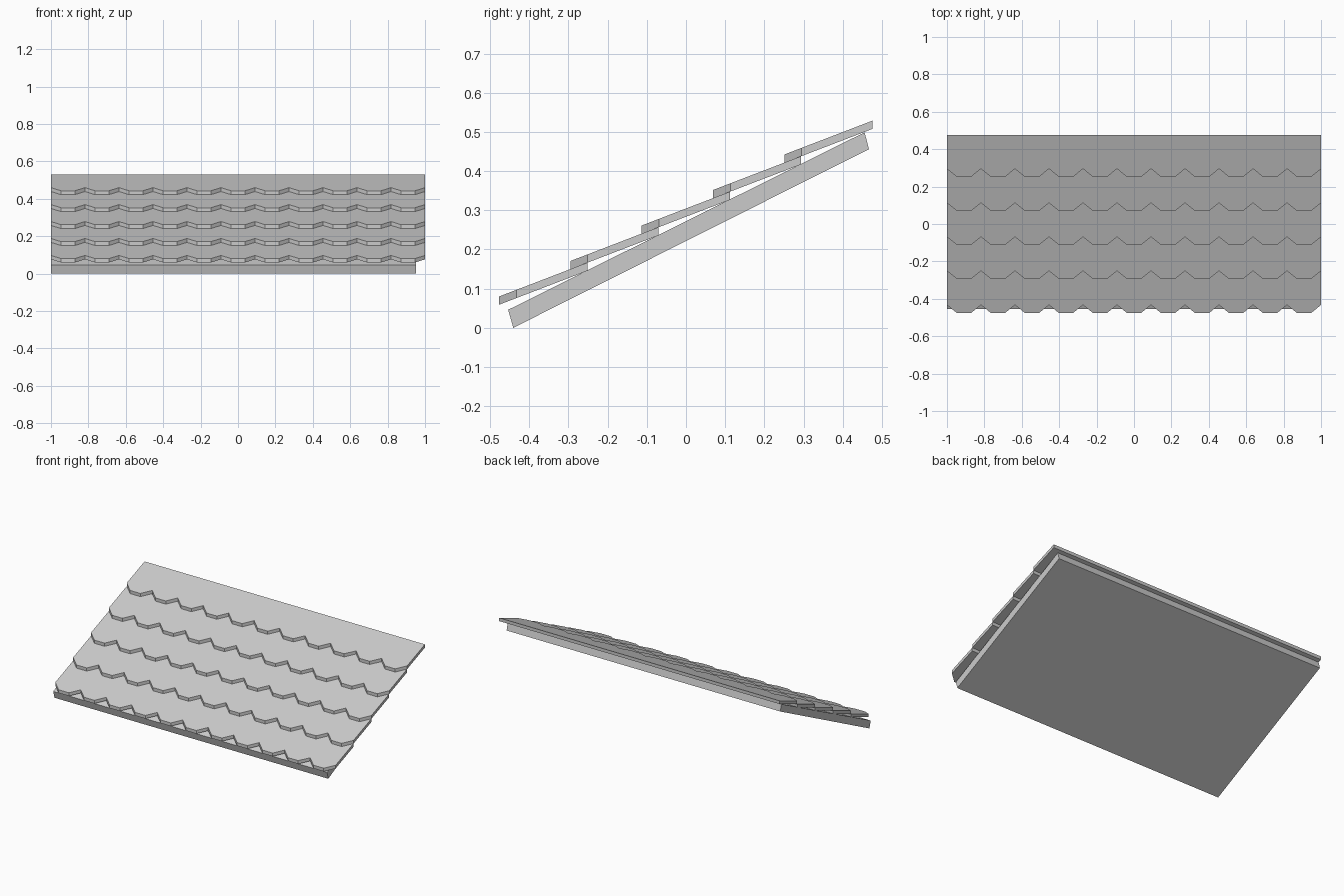
import bpy, bmesh

if "Cube" in bpy.data.objects:
    bpy.data.objects.remove(bpy.data.objects["Cube"])

COURSES, TILES = 5, 11
STEP_Y, STEP_Z = 0.182, 0.0906      # offset between courses
LENGTH, SLOPE = 0.225, 0.384        # tile run and its pitch
NOTCH, THICK = 0.044, 0.021         # scallop depth, tile thickness


def make_object(name, bm):
    bmesh.ops.recalc_face_normals(bm, faces=bm.faces[:])
    mesh = bpy.data.meshes.new(name)
    bm.to_mesh(mesh)
    bm.free()
    obj = bpy.data.objects.new(name, mesh)
    bpy.context.collection.objects.link(obj)
    return obj


def extrude(bm, faces, offset):
    result = bmesh.ops.extrude_face_region(bm, geom=faces, use_keep_orig=True)
    verts = [g for g in result["geom"] if isinstance(g, bmesh.types.BMVert)]
    bmesh.ops.translate(bm, verts=verts, vec=offset)


# sloping base board, slightly short on the right
bm = bmesh.new()
profile = [(-0.454, 0.046), (-0.441, 0.0), (0.467, 0.456), (0.456, 0.499)]
face = bm.faces.new([bm.verts.new((-1, y, z)) for y, z in profile])
extrude(bm, [face], (1.953, 0, 0))
make_object("roof_board", bm)

# overlapping courses of tiles with a chamfered lower edge
pitch = 2 / TILES
stations = [(-1 + pitch * (i + f), d) for i in range(TILES)
            for f, d in ((0, NOTCH), (0.3, 0), (0.7, 0))] + [(1, NOTCH)]
for c in range(COURSES):
    y0, z0 = -0.477 + c * STEP_Y, 0.08 + c * STEP_Z
    bm = bmesh.new()
    pairs = [[bm.verts.new((x, y0 + d, z0 + d * SLOPE)) for d in (notch, LENGTH)]
             for x, notch in stations]
    faces = [bm.faces.new((a[0], b[0], b[1], a[1])) for a, b in zip(pairs, pairs[1:])]
    extrude(bm, faces, (0, 0, -THICK))
    make_object(f"tile_course_{c + 1}", bm)
